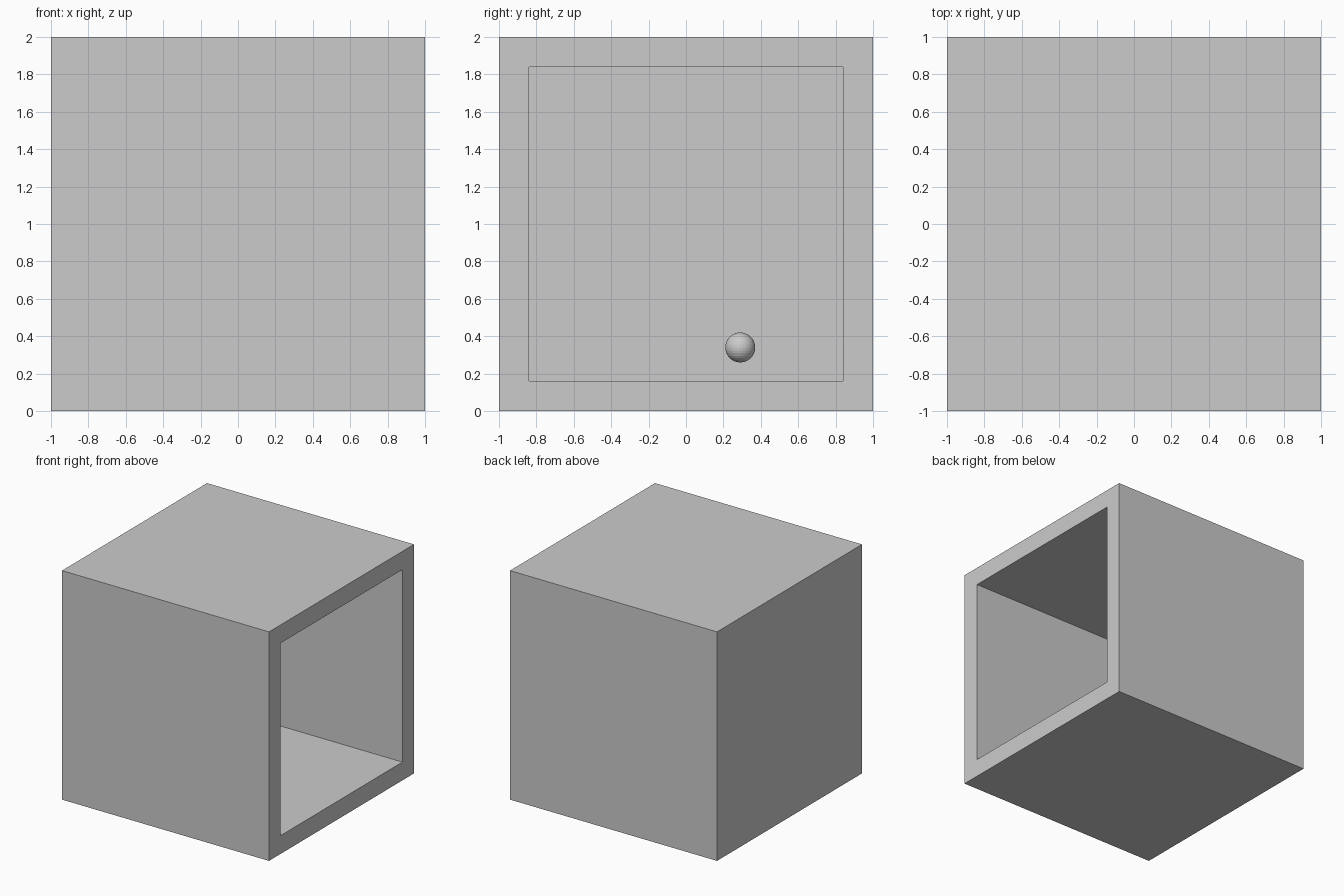
import bpy, bmesh
from mathutils import Vector

if "Cube" in bpy.data.objects:
    bpy.data.objects.remove(bpy.data.objects["Cube"])

WALL = 0.16

# Hollow cube shell, open on the right side
bm = bmesh.new()
bmesh.ops.create_cube(bm, size=2.0)
bmesh.ops.translate(bm, verts=bm.verts, vec=(0, 0, 1))
bm.normal_update()
opening = next(f for f in bm.faces if f.normal.x > 0.9)
bmesh.ops.inset_region(bm, faces=[opening], thickness=WALL, use_even_offset=True)
res = bmesh.ops.extrude_discrete_faces(bm, faces=[opening])
bmesh.ops.translate(bm, verts=res["faces"][0].verts, vec=Vector((-(2 - WALL), 0, 0)))
bmesh.ops.recalc_face_normals(bm, faces=bm.faces)
mesh = bpy.data.meshes.new("box_shell")
bm.to_mesh(mesh)
bm.free()
bpy.context.collection.objects.link(bpy.data.objects.new("box_shell", mesh))

# Small ball inside the box
bpy.ops.mesh.primitive_uv_sphere_add(segments=32, ring_count=16, radius=0.08,
                                     location=(-0.3, 0.29, 0.34))
bpy.context.object.name = "ball"
